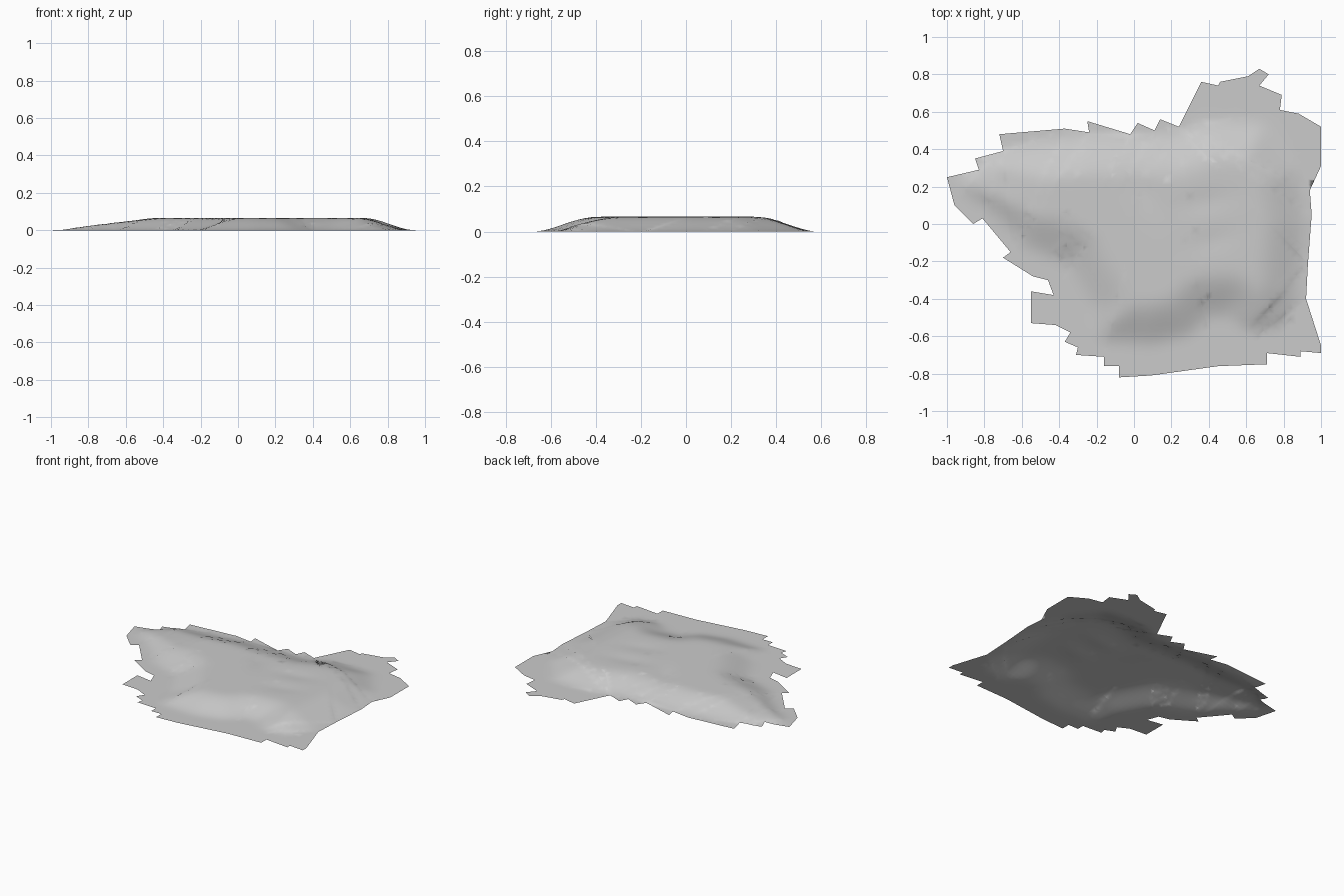
import bpy
import bmesh
import math
from mathutils import Vector

cube = bpy.data.objects.get("Cube")
if cube:
    bpy.data.objects.remove(cube)

PEAK = 0.066      # plateau height
CELL = 0.03       # spacing of the surface grid

# Ragged ground edge, in hundredths
EDGE = [-100, 25, -83, 29, -85, 35, -70, 39, -72, 48, -37, 51, -24, 49, -25, 55,
        -2, 48, 2, 54, 11, 50, 14, 56, 24, 52, 36, 76, 45, 74, 46, 76, 61, 79,
        67, 83, 72, 80, 67, 74, 79, 69, 78, 61, 88, 59, 87, 53, 100, 52, 100, 31,
        90, 32, 90, 26, 94, 18, 95, 5, 93, -21, 92, -40, 89, -65, 100, -65,
        100, -69, 89, -68, 89, -71, 71, -69, 71, -75, 45, -76, 47, -69, 36, -69,
        9, -73, 9, -81, -8, -82, -8, -76, -16, -76, -16, -71, -31, -70, -30, -66,
        -37, -63, -34, -58, -42, -54, -55, -53, -55, -36, -43, -38, -46, -30,
        -54, -28, -54, -23, -70, -18, -66, -15, -81, 3, -86, 0, -96, 10]

# Foot of the raised plateau, in hundredths
FOOT = [-97, 20, -75, 40, -25, 48, 20, 48, 40, 56, 70, 54, 88, 30, 92, 0, 88, -40,
        78, -56, 62, -58, 50, -49, 40, -50, 30, -60, 10, -65, -20, -63, -23, -45,
        -36, -22, -60, -12, -78, 7]

# Shallow folds: centre x, y, length, width, turn in degrees, depth
FOLDS = [(0.03, 0.20, 0.14, 0.05, -60, -0.010),
         (0.38, 0.12, 0.14, 0.05, 10, -0.007),
         (0.42, -0.09, 0.12, 0.05, 15, -0.006),
         (0.55, -0.50, 0.14, 0.04, 0, 0.008),
         (-0.40, 0.22, 0.25, 0.10, 15, 0.004),
         (-0.75, 0.13, 0.15, 0.05, -25, 0.006)]


def points(flat):
    return [Vector((x / 100, y / 100)) for x, y in zip(flat[::2], flat[1::2])]


def inner_distance(p, loop):
    """Distance from p to the loop when inside it, otherwise zero."""
    inside, nearest = False, math.inf
    for a, b in zip(loop, loop[1:] + loop[:1]):
        side = b - a
        t = max(0, min(1, (p - a).dot(side) / side.length_squared))
        nearest = min(nearest, (p - a - side * t).length)
        if (a.y > p.y) != (b.y > p.y):
            if p.x < a.x + side.x * (p.y - a.y) / side.y:
                inside = not inside
    return nearest if inside else 0


def height(p, foot):
    # Rounded shoulder all round, with a longer ramp on the right-hand end
    t = min(1, inner_distance(p, foot) / 0.25)
    rise = 0.5 * math.sin(t * math.pi / 2) + 0.5 * t * t * (3 - 2 * t)
    ramp = max(0, min(1, (p.x + 0.98) / 0.56))
    z = PEAK * min(rise, ramp)
    for x, y, length, width, turn, depth in FOLDS:
        c, s = math.cos(math.radians(turn)), math.sin(math.radians(turn))
        dx, dy = p.x - x, p.y - y
        u, v = (dx * c + dy * s) / length, (dy * c - dx * s) / width
        z += depth * math.exp(-u * u - v * v) * min(1, 3 * t)
    return max(0, min(PEAK, z))


# Ground sheet: outline filled, sliced into a grid, then raised
bm = bmesh.new()
bm.faces.new([bm.verts.new((p.x, p.y, 0)) for p in reversed(points(EDGE))])
bmesh.ops.triangulate(bm, faces=bm.faces[:])
for axis in (Vector((1, 0, 0)), Vector((0, 1, 0))):
    for i in range(-33, 34):
        bmesh.ops.bisect_plane(bm, geom=bm.verts[:] + bm.edges[:] + bm.faces[:],
                               dist=0.0001, plane_co=axis * i * CELL, plane_no=axis)
foot = points(FOOT)
for v in bm.verts:
    v.co.z = height(v.co.xy, foot)

# Soften the crests while keeping the ragged edge in place
inner = [v for v in bm.verts if not v.is_boundary]
for _ in range(3):
    bmesh.ops.smooth_vert(bm, verts=inner, factor=0.5, use_axis_z=True)
bm.normal_update()
if sum(f.normal.z for f in bm.faces) < 0:
    bmesh.ops.reverse_faces(bm, faces=bm.faces[:])
for f in bm.faces:
    f.smooth = True

mesh = bpy.data.meshes.new("terrain_sheet")
bm.to_mesh(mesh)
bm.free()
terrain = bpy.data.objects.new("terrain_sheet", mesh)
bpy.context.collection.objects.link(terrain)

# Plain grey ground
grey = bpy.data.materials.new("light_grey")
grey.use_nodes = True
colour = (0.6, 0.6, 0.6, 1)
grey.diffuse_color = colour
grey.node_tree.nodes["Principled BSDF"].inputs["Base Color"].default_value = colour
mesh.materials.append(grey)
